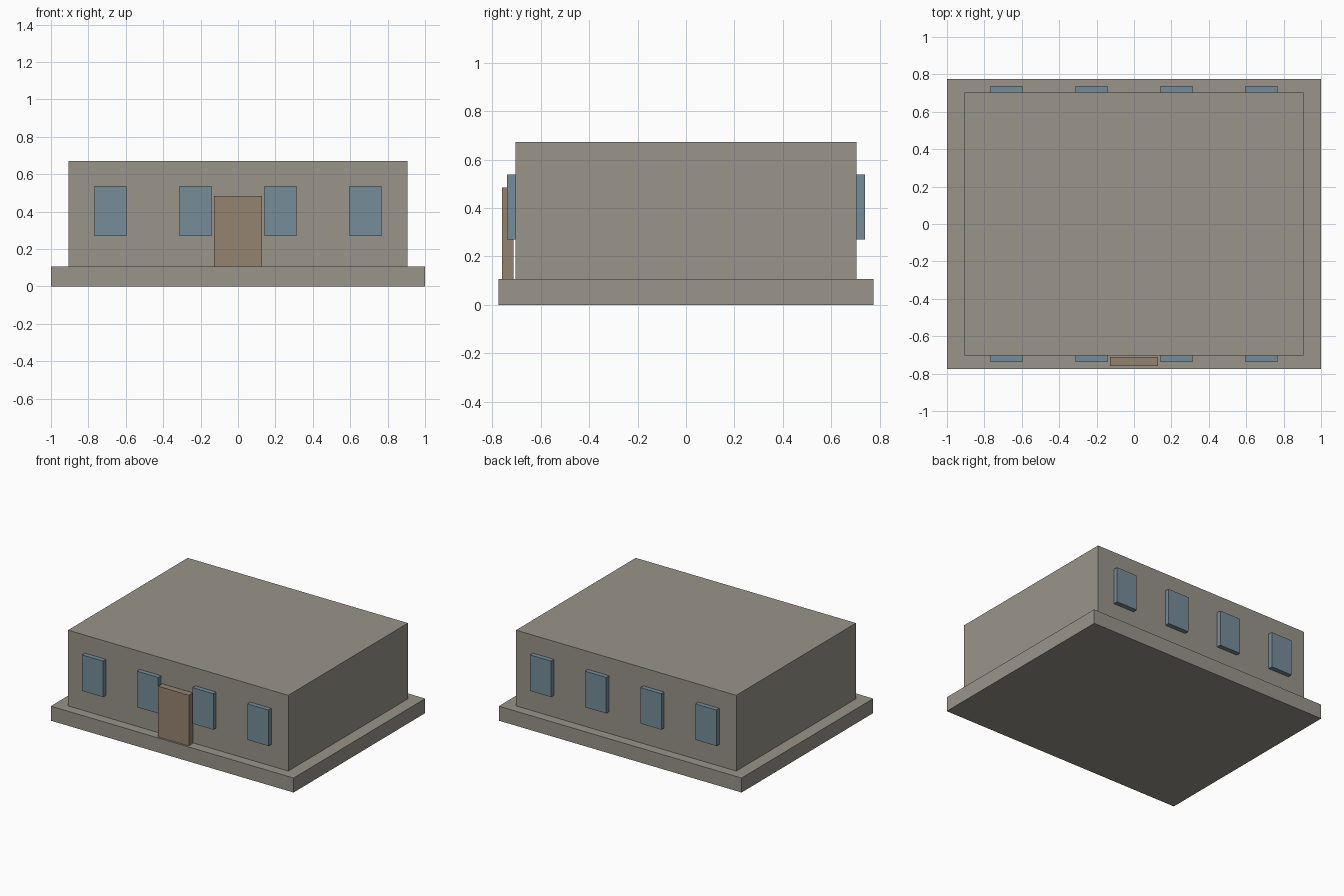
import bpy

cube = bpy.data.objects.get("Cube")
if cube:
    bpy.data.objects.remove(cube, do_unlink=True)


def make_material(name, rgb):
    mat = bpy.data.materials.new(name)
    mat.use_nodes = True
    colour = (*rgb, 1.0)
    mat.diffuse_color = colour
    mat.node_tree.nodes["Principled BSDF"].inputs["Base Color"].default_value = colour
    return mat


def box(name, size, centre, mat):
    """Box given by full size and centre of its base."""
    x, y, z = centre
    bpy.ops.mesh.primitive_cube_add(size=1, location=(x, y, z + size[2] / 2))
    obj = bpy.context.object
    obj.name = name
    obj.scale = size
    bpy.ops.object.transform_apply(location=False, rotation=False, scale=True)
    obj.data.materials.append(mat)
    return obj


stone = make_material("warm grey stone", (0.32, 0.295, 0.255))
glass = make_material("blue grey glass", (0.18, 0.262, 0.318))
wood = make_material("brown wood", (0.30, 0.23, 0.162))

BASE_TOP = 0.108
WALL_Y = 0.704

# Plinth and main block
box("plinth", (2.0, 1.548, BASE_TOP), (0, 0, 0), stone)
box("building_block", (1.814, 2 * WALL_Y, 0.564), (0, 0, BASE_TOP), stone)

# Four windows on the front and four on the back
DEPTH = 0.034
for side, sign in (("front", -1), ("back", 1)):
    for i in range(4):
        x = (i - 1.5) * 0.4545
        box(f"{side}_window_{i + 1}", (0.173, DEPTH, 0.268),
            (x, sign * (WALL_Y + DEPTH / 2), 0.27), glass)

# Front door, standing slightly clear of the wall
box("front_door", (0.254, 0.048, 0.377), (0, -0.736, BASE_TOP), wood)
